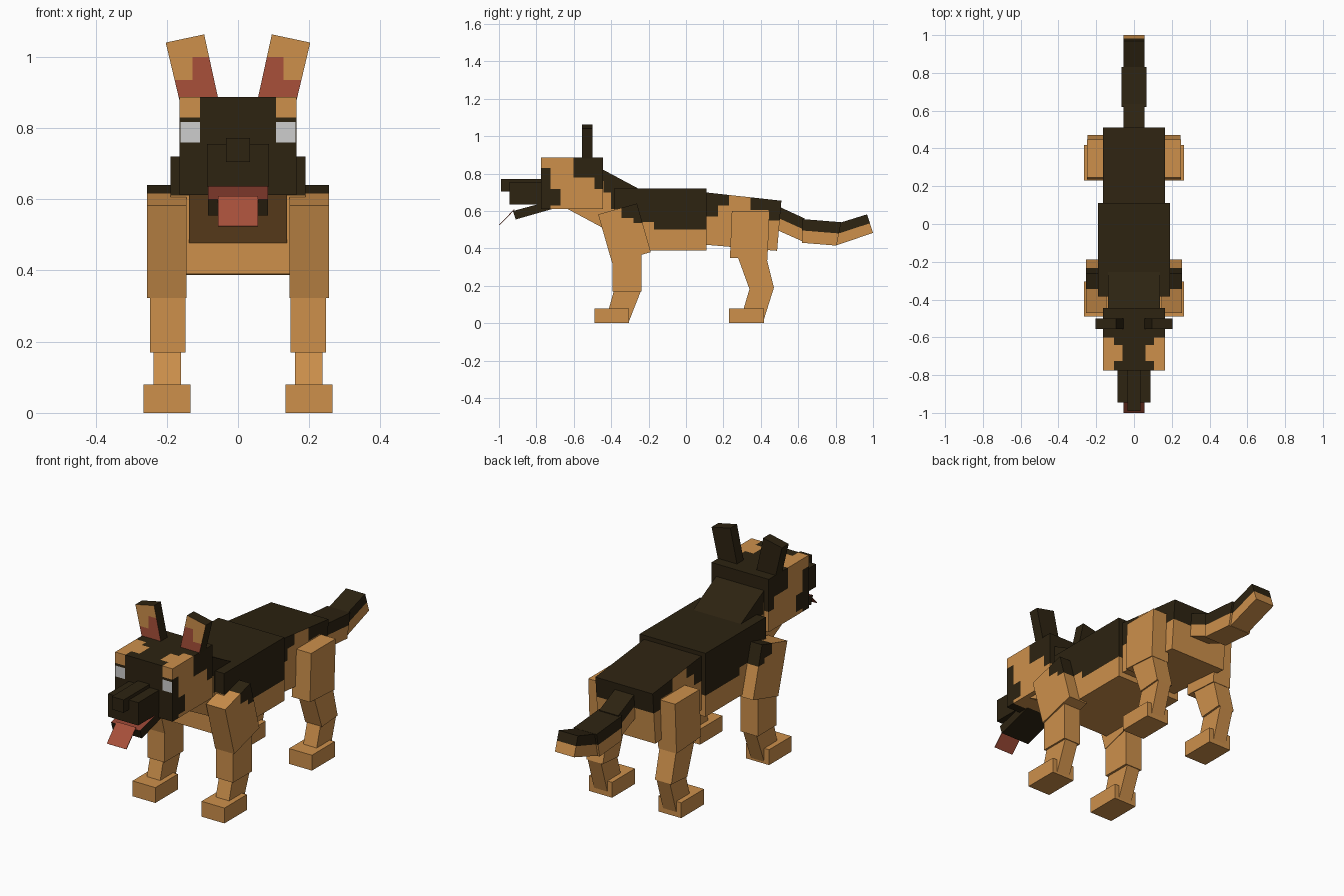
import bpy, bmesh
from mathutils import Vector

if "Cube" in bpy.data.objects:
    bpy.data.objects.remove(bpy.data.objects["Cube"])


def material(name, rgb):
    def lin(v):
        v /= 255
        return v / 12.92 if v <= 0.04045 else ((v + 0.055) / 1.055) ** 2.4
    m = bpy.data.materials.new(name)
    m.diffuse_color = (*[lin(v) for v in rgb], 1)
    m.use_nodes = True
    m.node_tree.nodes["Principled BSDF"].inputs["Base Color"].default_value = m.diffuse_color
    return m


TAN, DARK, RED, MOUTH, WHITE = range(5)
MATS = [material("tan_fur", (205, 144, 75)), material("dark_fur", (45, 35, 17)),
        material("tongue_red", (168, 80, 58)), material("mouth_red", (145, 66, 50)),
        material("eye_white", (206, 206, 206))]


def prism(name, pts, lo, hi, axis="x", cuts=(), rule=TAN):
    """Extrude a profile along x (points are y,z) or y (points are x,z),
    slice it along the cut planes, and colour the faces by a rule."""
    bm = bmesh.new()
    to3 = (lambda p, t: (t, p[0], p[1])) if axis == "x" else (lambda p, t: (p[0], t, p[1]))
    face = bm.faces.new([bm.verts.new(to3(p, lo)) for p in pts])
    new = bmesh.ops.extrude_face_region(bm, geom=[face])["geom"]
    shift = Vector(to3((0, 0), hi - lo))
    bmesh.ops.translate(bm, vec=shift, verts=[g for g in new if isinstance(g, bmesh.types.BMVert)])
    bmesh.ops.recalc_face_normals(bm, faces=bm.faces)
    for co, no in cuts:
        bmesh.ops.bisect_plane(bm, geom=bm.verts[:] + bm.edges[:] + bm.faces[:],
                               plane_co=co, plane_no=no, dist=1e-5)
    bm.normal_update()
    for f in bm.faces:
        f.material_index = rule(f.calc_center_median(), f.normal) if callable(rule) else rule
    me = bpy.data.meshes.new(name)
    bm.to_mesh(me)
    bm.free()
    for m in MATS:
        me.materials.append(m)
    ob = bpy.data.objects.new(name, me)
    bpy.context.collection.objects.link(ob)
    return ob


def grid(xs=(), ys=(), zs=()):
    """Axis-aligned cut planes."""
    return ([((x, 0, 0), (1, 0, 0)) for x in xs] + [((0, y, 0), (0, 1, 0)) for y in ys]
            + [((0, 0, z), (0, 0, 1)) for z in zs])


def rect(a0, a1, z0, z1):
    return [(a0, z0), (a1, z0), (a1, z1), (a0, z1)]


# torso with dark saddle
def torso_rule(c, n):
    edge = 0.61 if c.y < -0.3 else 0.54 if c.y < -0.17 else 0.5
    return DARK if c.z > edge else TAN


prism("torso", rect(-0.385, 0.11, 0.39, 0.72), -0.19, 0.19,
      cuts=grid(ys=(-0.3, -0.17), zs=(0.5, 0.54, 0.61)), rule=torso_rule)


# hips with patchy dark rump
def hip_rule(c, n):
    y, z = c.y, c.z
    dark = (n.z > 0.7 or (y < 0.17 and z > 0.57) or (y < 0.23 and z > 0.63)
            or (y > 0.345 and z > 0.605) or (y > 0.44 and z > 0.55))
    return DARK if dark else TAN


prism("hips", [(0.10, 0.42), (0.487, 0.387), (0.51, 0.655), (0.10, 0.7)], -0.165, 0.165,
      cuts=grid(ys=(0.17, 0.23, 0.345, 0.44), zs=(0.55, 0.57, 0.605, 0.63)), rule=hip_rule)


# neck
def neck_rule(c, n):
    dark = (n.z > 0.7 or c.z > 0.76 or (c.y > -0.44 and c.z > 0.7)
            or (c.y > -0.4 and c.z > 0.61))
    return DARK if dark else TAN


prism("neck", [(-0.65, 0.62), (-0.38, 0.475), (-0.255, 0.72), (-0.52, 0.862)], -0.138, 0.138,
      cuts=grid(ys=(-0.44, -0.4), zs=(0.61, 0.7, 0.76)), rule=neck_rule)


# head with dark mask, tan brows and painted eyes
def head_rule(c, n):
    x, y, z = abs(c.x), c.y, c.z
    if n.z > 0.7:
        inner = 0.06 if -0.725 < y < -0.64 else 0.107
        return TAN if y < -0.6 and x > inner else DARK
    if n.y < -0.7:
        if 0.107 < x < 0.162 and 0.76 < z < 0.817:
            return WHITE
        return TAN if x > 0.107 and z > 0.83 else DARK
    if n.y > 0.7:
        return DARK if z > 0.72 else TAN
    if n.z < -0.7:
        return DARK if y < -0.725 else TAN
    dark = ((y < -0.725 and z < 0.83) or (y < -0.67 and 0.63 < z < 0.717)
            or (y > -0.605 and z > 0.78) or (y > -0.49 and z > 0.72))
    return DARK if dark else TAN


prism("head", rect(-0.775, -0.445, 0.612, 0.887), -0.165, 0.165,
      cuts=grid((-0.162, -0.107, -0.06, 0.06, 0.107, 0.162),
                (-0.725, -0.67, -0.64, -0.602, -0.49),
                (0.63, 0.717, 0.76, 0.78, 0.817, 0.83)), rule=head_rule)

# muzzle, nose, lower jaw and tongue
prism("muzzle", rect(-0.945, -0.77, 0.636, 0.755), -0.087, 0.087, rule=DARK)
prism("nose", rect(-0.99, -0.77, 0.705, 0.772), -0.034, 0.034, rule=DARK)
prism("lower_jaw", [(-0.925, 0.6), (-0.91, 0.555), (-0.70, 0.615), (-0.72, 0.655)], -0.084, 0.084,
      rule=lambda c, n: MOUTH if n.z > 0.7 else DARK)
prism("tongue", [(-0.92, 0.609), (-1.0, 0.525), (-0.997, 0.523), (-0.917, 0.606)],
      -0.056, 0.056, rule=RED)


# ears
def ear_rule(c, n):
    if n.y > -0.7:
        return DARK
    return RED if c.z < 0.935 or (abs(c.x) < 0.128 and c.z < 1.0) else TAN


# legs and ears, mirrored
def shoulder_rule(c, n):
    return DARK if (c.y > -0.345 and c.z > 0.563) or (c.y > -0.28 and c.z > 0.537) else TAN


for s, side in ((-1, "right"), (1, "left")):
    def limb(part, pts, x0, x1, **kw):
        prism(f"{part}_{side}", pts, min(s * x0, s * x1), max(s * x0, s * x1), **kw)

    prism(f"ear_{side}", [(s * 0.055, 0.88), (s * 0.165, 0.88), (s * 0.203, 1.04), (s * 0.095, 1.063)],
          -0.555, -0.5, axis="y", cuts=grid((s * 0.128,), (), (0.935, 1.0)), rule=ear_rule)

    limb("front_shoulder", [(-0.47, 0.582), (-0.395, 0.322), (-0.188, 0.38), (-0.262, 0.64)],
         0.145, 0.255, cuts=grid(ys=(-0.345, -0.28), zs=(0.537, 0.563)), rule=shoulder_rule)
    limb("front_leg", rect(-0.393, -0.238, 0.17, 0.42), 0.148, 0.247)
    limb("front_shin", [(-0.385, 0.175), (-0.42, 0.05), (-0.305, 0.01), (-0.24, 0.175)], 0.16, 0.237)
    limb("front_paw", rect(-0.49, -0.305, 0, 0.08), 0.133, 0.265)

    limb("hind_thigh", [(0.235, 0.35), (0.435, 0.338), (0.447, 0.6), (0.245, 0.6)], 0.145, 0.25)
    limb("hind_leg", [(0.275, 0.36), (0.34, 0.18), (0.47, 0.19), (0.43, 0.35)], 0.15, 0.245)
    limb("hind_shin", [(0.34, 0.185), (0.3, 0.05), (0.415, 0.015), (0.47, 0.19)], 0.16, 0.237)
    limb("hind_paw", rect(0.23, 0.418, 0, 0.08), 0.133, 0.265)

# tail: each segment is dark above a lengthwise cut
TAIL = [("tail_base", [(0.46, 0.51), (0.625, 0.437), (0.635, 0.56), (0.46, 0.64)], 0.055),
        ("tail_middle", [(0.62, 0.43), (0.805, 0.415), (0.83, 0.54), (0.62, 0.557)], 0.066),
        ("tail_tip", [(0.80, 0.415), (1.0, 0.483), (0.968, 0.582), (0.80, 0.53)], 0.055)]
for name, pts, half in TAIL:
    a, b, c, d = [Vector((0, *p)) for p in pts]
    start, end = a.lerp(d, 0.52), b.lerp(c, 0.52)
    along = end - start
    up = Vector((0, -along.z, along.y)).normalized()
    prism(name, pts, -half, half, cuts=[(start, up)],
          rule=lambda p, n, o=start, u=up: DARK if (p - o).dot(u) > 0 else TAN)
